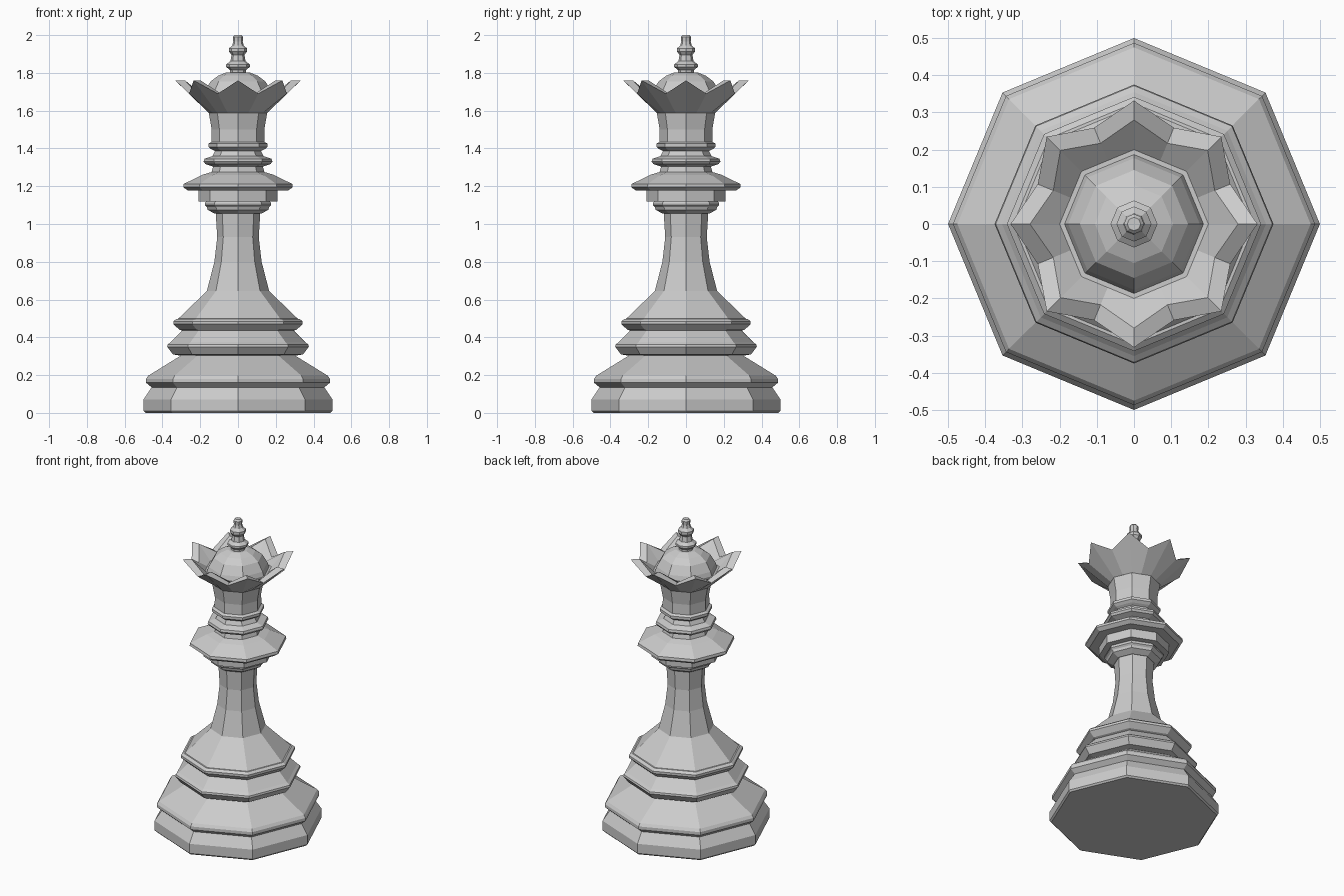
import bpy, bmesh
from math import cos, sin, pi

if "Cube" in bpy.data.objects:
    bpy.data.objects.remove(bpy.data.objects["Cube"])

FLAT = cos(pi / 8)  # mid-edge radius of an octagon


def make_object(name, rows):
    """Skin a stack of rings; each row is a list of 3D points, both ends capped."""
    bm = bmesh.new()
    rings = [[bm.verts.new(p) for p in row] for row in rows]
    n = len(rings[0])
    for a, b in zip(rings, rings[1:]):
        for i in range(n):
            j = (i + 1) % n
            bm.faces.new((a[i], a[j], b[j], b[i]))
    bm.faces.new(rings[0][::-1])
    bm.faces.new(rings[-1])
    bmesh.ops.recalc_face_normals(bm, faces=bm.faces[:])
    mesh = bpy.data.meshes.new(name)
    bm.to_mesh(mesh)
    bm.free()
    obj = bpy.data.objects.new(name, mesh)
    bpy.context.collection.objects.link(obj)
    return obj


def ring(r, z, n=8):
    return [(r * cos(2 * pi * i / n), r * sin(2 * pi * i / n), z) for i in range(n)]


def lathe(name, profile):
    return make_object(name, [ring(r, z) for r, z in profile])


def crown_ring(tip, valley):
    """16 points alternating between (radius, height) of a tip and a valley."""
    pts = []
    for i in range(16):
        r, z = valley if i % 2 else tip
        a = pi * i / 8
        pts.append((r * cos(a), r * sin(a), z))
    return pts


# Stepped base
lathe("base", [(.49, 0), (.50, .01), (.50, .072), (.457, .135), (.487, .16),
               (.487, .18), (.475, .197), (.30, .305)])
lathe("lower_ring", [(.29, .30), (.345, .31), (.375, .35), (.372, .362),
                     (.355, .375), (.29, .44)])
lathe("upper_ring", [(.28, .43), (.31, .44), (.342, .47), (.342, .485),
                     (.325, .498), (.29, .50)])

# Tapered stem
lathe("stem", [(.32, .495), (.165, .645), (.125, .80), (.11, .93), (.118, 1.06),
               (.118, 1.10)])

# Collar
lathe("collar_lower_ring", [(.125, 1.055), (.16, 1.075), (.165, 1.09),
                            (.176, 1.10), (.176, 1.11), (.165, 1.125)])
lathe("collar_block", [(.208, 1.12), (.208, 1.18)])
lathe("collar", [(.265, 1.177), (.29, 1.195), (.287, 1.212), (.19, 1.26),
                 (.14, 1.275), (.13, 1.31)])
lathe("neck_lower_ring", [(.135, 1.305), (.172, 1.317), (.182, 1.33),
                          (.178, 1.345), (.135, 1.36), (.12, 1.39)])
lathe("neck_upper_ring", [(.12, 1.385), (.14, 1.395), (.157, 1.408), (.157, 1.425),
                          (.135, 1.437)])

# Neck and flared crown with eight points
lathe("neck", [(.14, 1.43), (.139, 1.50), (.155, 1.59)])
make_object("crown", [
    crown_ring((.155, 1.588), (.155 * FLAT, 1.588)),
    crown_ring((.332, 1.76), (.28, 1.69)),
    crown_ring((.28, 1.76), (.235, 1.69)),
    crown_ring((.20, 1.67), (.20 * FLAT, 1.67)),
])
lathe("crown_dome", [(.19, 1.66), (.177, 1.70), (.145, 1.755), (.105, 1.785),
                     (.06, 1.803)])

# Finial
lathe("finial", [(.043, 1.79), (.043, 1.815), (.063, 1.832), (.063, 1.845),
                 (.04, 1.862), (.034, 1.895), (.047, 1.912), (.047, 1.93),
                 (.03, 1.946), (.025, 1.965), (.027, 1.99), (.018, 2.0)])
